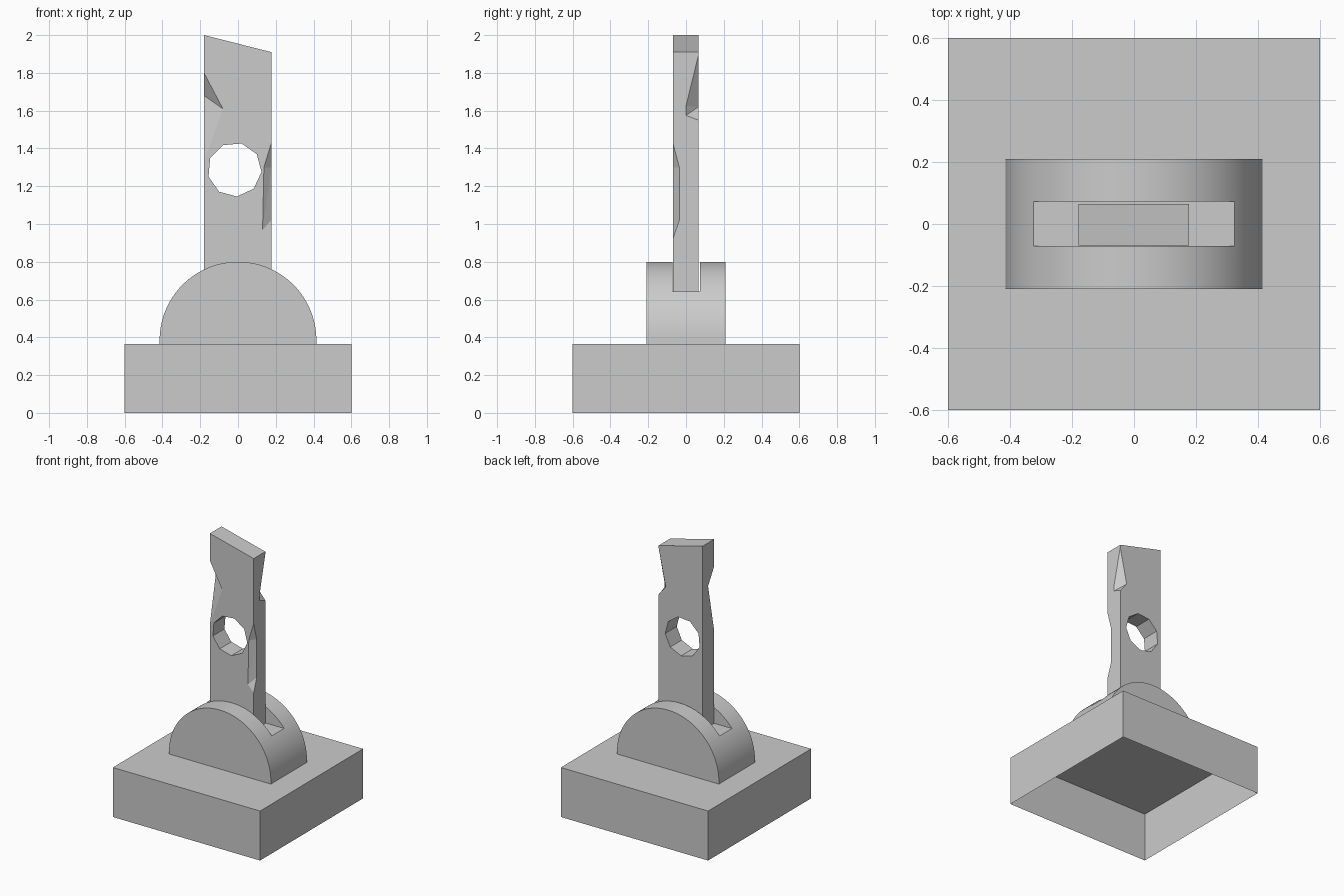
import bpy, bmesh, math
from mathutils import Vector

if "Cube" in bpy.data.objects:
    bpy.data.objects.remove(bpy.data.objects["Cube"])


def finish(name, bm):
    bmesh.ops.recalc_face_normals(bm, faces=bm.faces)
    me = bpy.data.meshes.new(name)
    bm.to_mesh(me)
    bm.free()
    ob = bpy.data.objects.new(name, me)
    bpy.context.collection.objects.link(ob)
    return ob


def box_bm(lo, hi):
    lo, hi = Vector(lo), Vector(hi)
    bm = bmesh.new()
    bmesh.ops.create_cube(bm, size=1)
    for v in bm.verts:
        v.co = (lo + hi) / 2 + Vector(a * b for a, b in zip(v.co, hi - lo))
    return bm


def prism(name, profile, y0, y1):
    """Extrude an x-z outline from y0 to y1."""
    bm = bmesh.new()
    face = bm.faces.new([bm.verts.new((x, y0, z)) for x, z in profile])
    out = bmesh.ops.extrude_face_region(bm, geom=[face])
    moved = [v for v in out["geom"] if isinstance(v, bmesh.types.BMVert)]
    bmesh.ops.translate(bm, verts=moved, vec=(0, y1 - y0, 0))
    return finish(name, bm)


def hull(name, points):
    bm = bmesh.new()
    for p in points:
        bm.verts.new(p)
    bmesh.ops.convex_hull(bm, input=bm.verts)
    return finish(name, bm)


def cut(target, cutter):
    mod = target.modifiers.new("cut", "BOOLEAN")
    mod.operation = "DIFFERENCE"
    mod.solver = "EXACT"
    mod.object = cutter
    bpy.context.view_layer.objects.active = target
    bpy.ops.object.modifier_apply(modifier=mod.name)
    bpy.data.objects.remove(cutter)


# Base: block shell, open underneath
bm = box_bm((-0.6, -0.6, 0), (0.6, 0.6, 0.365))
bm.faces.ensure_lookup_table()
bottom = min(bm.faces, key=lambda f: f.calc_center_median().z)
bmesh.ops.delete(bm, geom=[bottom], context="FACES_ONLY")
finish("base", bm)

# Half-round holder with a slot along the top
R, CZ = 0.415, 0.385
arc = [(R * math.cos(math.pi * i / 48), CZ + R * math.sin(math.pi * i / 48)) for i in range(49)]
holder = prism("slotted_holder", [(R, 0.36)] + arc + [(-R, 0.36)], -0.21, 0.21)
cut(holder, finish("slot_cutter", box_bm((-0.5, -0.071, 0.643), (0.5, 0.073, 1))))
bpy.ops.object.select_all(action="DESELECT")
holder.select_set(True)
bpy.context.view_layer.objects.active = holder
bpy.ops.object.shade_smooth_by_angle(angle=math.radians(30))

# Upright blade with slanted top
L, W, F, B = -0.18, 0.177, -0.07, 0.065
blade = prism("blade", [(L, 0.64), (W, 0.64), (W, 1.91), (L, 2.0)], F, B)

# Nine-sided hole
ring = [math.radians(40 * i - 5) for i in range(9)]
cut(blade, prism("hole_cutter",
                 [(-0.018 + 0.143 * math.cos(a), 1.288 + 0.143 * math.sin(a)) for a in ring],
                 -0.2, 0.2))

# Chips knocked out of three upright edges; last point lies outside the blade
cut(blade, hull("front_left_chip", [
    (L, F, 1.80), (-0.08, F, 1.61), (L, F, 1.33), (L, 0.0, 1.68),
    (L - 0.03, F - 0.03, 1.62)]))
cut(blade, hull("front_right_chip", [
    (W, F, 1.43), (0.137, F, 1.30), (0.13, F, 0.97), (W, F, 0.92),
    (W, -0.035, 1.30), (W, -0.035, 1.02), (W + 0.03, F - 0.03, 1.15)]))
cut(blade, hull("back_right_chip", [
    (W, B, 1.89), (0.12, B, 1.62), (W, B, 1.55),
    (W, 0.0, 1.625), (W, 0.0, 1.575), (W + 0.03, B + 0.03, 1.66)]))
